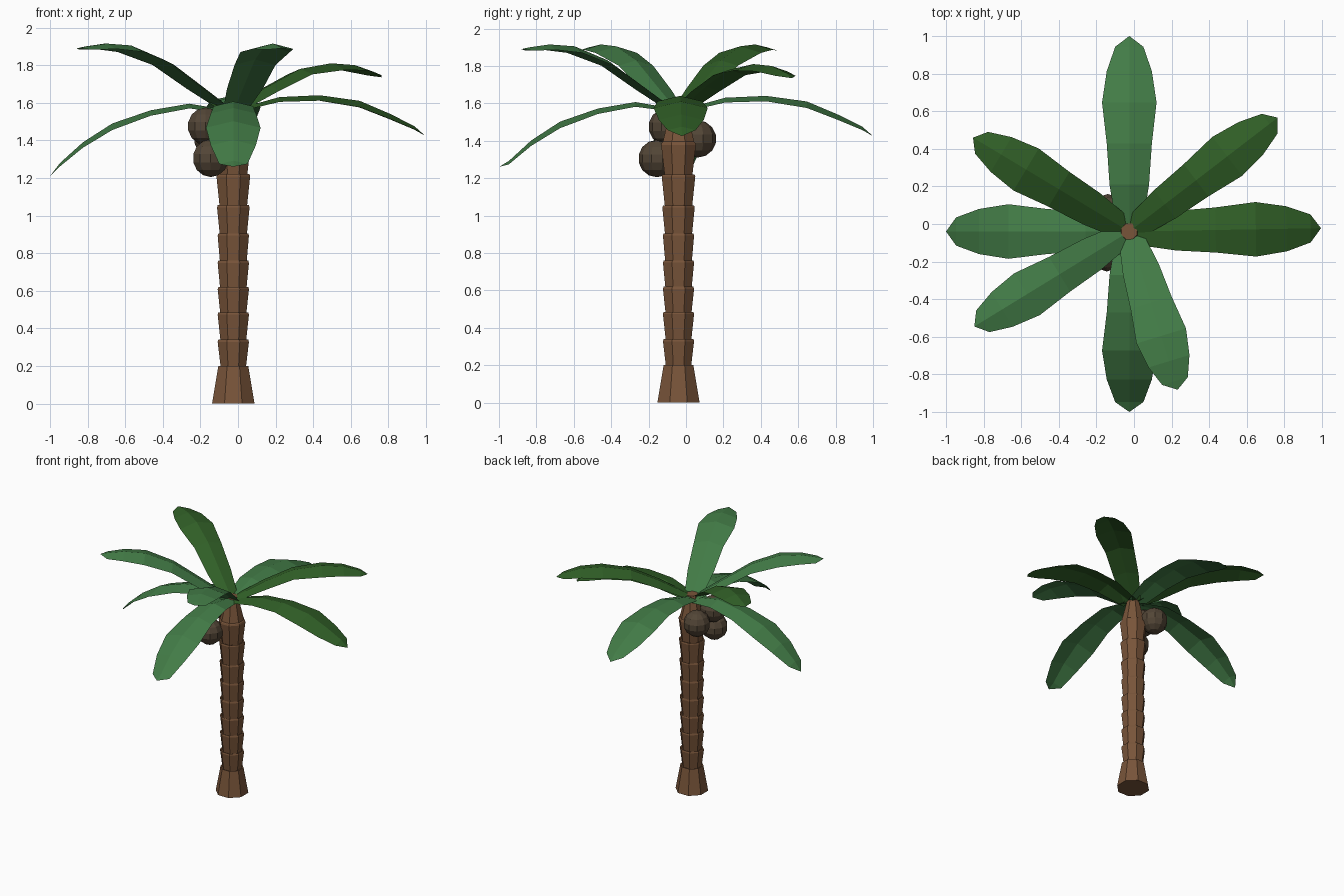
import bpy, bmesh
from math import cos, sin, pi, radians
from mathutils import Vector

if "Cube" in bpy.data.objects:
    bpy.data.objects.remove(bpy.data.objects["Cube"])

CX, CY = -0.025, -0.04      # trunk axis


def material(name, rgb):
    m = bpy.data.materials.new(name)
    m.diffuse_color = (*rgb, 1)
    m.use_nodes = True
    m.node_tree.nodes["Principled BSDF"].inputs["Base Color"].default_value = m.diffuse_color
    return m


BARK = material("bark", (0.19, 0.09, 0.042))
LIGHT = material("light_leaf", (0.055, 0.20, 0.062))
DARK = material("dark_leaf", (0.03, 0.115, 0.02))
HUSK = material("husk", (0.085, 0.06, 0.037))


def add_object(name, bm, mat):
    mesh = bpy.data.meshes.new(name)
    bm.to_mesh(mesh)
    bm.free()
    mesh.materials.append(mat)
    ob = bpy.data.objects.new(name, mesh)
    bpy.context.collection.objects.link(ob)
    return ob


# Trunk: stacked eight-sided collars, each flaring upward, with a tapered crown
def trunk():
    collars = [0.2, 0.34, 0.485, 0.62, 0.76, 0.905, 1.055, 1.22, 1.39]
    profile = [(0.122, 0), (0.086, 0.2)]
    for i, (low, high) in enumerate(zip(collars, collars[1:])):
        lip = 0.09 + 0.0035 * max(0, i - 4)
        profile += [(0.073 + 0.001 * i, low - 0.005), (lip, high - 0.012), (lip - 0.004, high)]
    profile += [(0.09, 1.395), (0.045, 1.58)]
    n = 8
    bm = bmesh.new()
    rings = [[bm.verts.new((CX + r * cos((k + 0.5) * 2 * pi / n),
                            CY + r * sin((k + 0.5) * 2 * pi / n), z)) for k in range(n)]
             for r, z in profile]
    for a, b in zip(rings, rings[1:]):
        for k in range(n):
            j = (k + 1) % n
            bm.faces.new((a[k], a[j], b[j], b[k]))
    bm.faces.new(rings[0][::-1])
    bm.faces.new(rings[-1])
    add_object("trunk", bm, BARK)


# Frond: arched blade with a raised midrib
WIDTHS = [0.07, 0.105, 0.12, 0.145, 0.12, 0.075]
STATIONS = [0.03, 0.24, 0.45, 0.66, 0.82, 0.945]


def frond(name, angle, length, heights, mat, width=1.0):
    a = radians(angle)
    out, side = Vector((cos(a), sin(a), 0)), Vector((-sin(a), cos(a), 0))
    base = Vector((CX, CY, 0))
    bm = bmesh.new()
    rows = []
    for s, w, z in zip(STATIONS, WIDTHS, heights):
        mid = base + out * s * length + Vector((0, 0, z))
        drop = Vector((0, 0, 0.24 * w))
        rows.append([bm.verts.new(mid - side * w * width - drop), bm.verts.new(mid),
                     bm.verts.new(mid + side * w * width - drop)])
    tip = bm.verts.new(base + out * length + Vector((0, 0, heights[-1 if len(heights) == 7 else 5])))
    for p, q in zip(rows, rows[1:]):
        for k in (0, 1):
            bm.faces.new((p[k], q[k], q[k + 1], p[k + 1]))
    for k in (0, 1):
        bm.faces.new((rows[-1][k], tip, rows[-1][k + 1]))
    add_object(name, bm, mat)


DROOPING = [1.56, 1.595, 1.56, 1.49, 1.39, 1.28, 1.21]
LEVEL = [1.57, 1.63, 1.64, 1.61, 1.54, 1.475, 1.425]
ARCHED = [1.58, 1.69, 1.78, 1.81, 1.80, 1.765, 1.735]
RISING = [1.57, 1.70, 1.83, 1.905, 1.915, 1.90, 1.89]

trunk()
frond("left_frond", 180, 0.975, DROOPING, LIGHT)
frond("front_frond", 270, 0.96, [z + 0.012 for z in DROOPING[:6]] + [1.26], LIGHT)
frond("right_frond", 1, 1.02, LEVEL, DARK)
frond("back_frond", 90, 1.04, LEVEL, LIGHT)
frond("back_right_frond", 37.5, 0.995, ARCHED, DARK, 0.9)
frond("back_left_frond", 149, 0.97, RISING, DARK, 0.9)
frond("front_left_frond", 211.5, 0.967, RISING, LIGHT, 0.9)
frond("front_right_frond", 287, 0.88, RISING, LIGHT, 0.95)

# Coconuts hanging on the left of the crown
for i, pos in enumerate([(-0.145, -0.155, 1.305), (-0.172, -0.10, 1.475), (-0.14, 0.062, 1.41)]):
    bm = bmesh.new()
    bmesh.ops.create_uvsphere(bm, u_segments=10, v_segments=7, radius=0.1)
    bmesh.ops.translate(bm, verts=bm.verts, vec=pos)
    add_object(f"coconut_{i + 1}", bm, HUSK)
